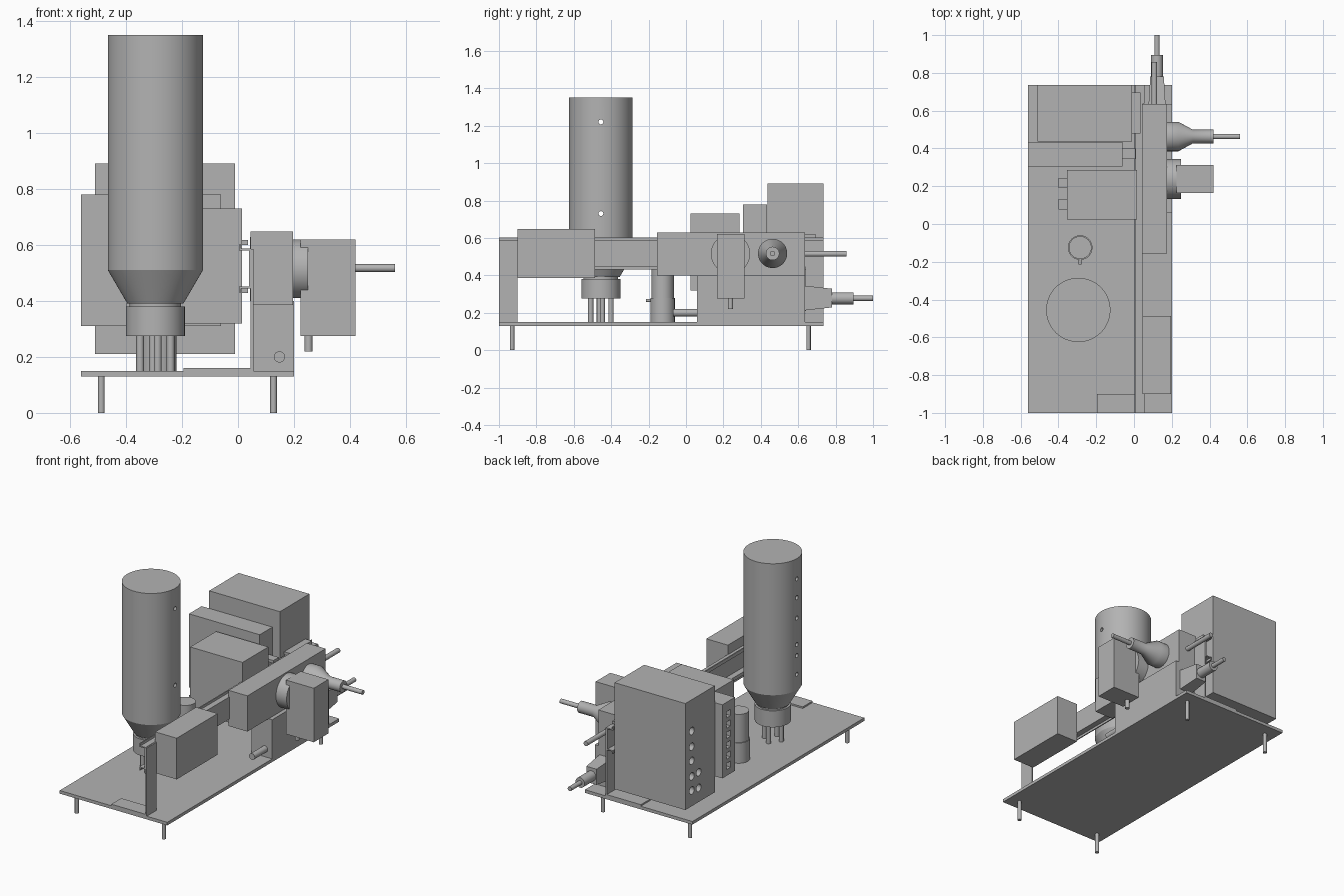
import bpy, bmesh, math
from mathutils import Vector, Matrix

if "Cube" in bpy.data.objects:
    bpy.data.objects.remove(bpy.data.objects["Cube"], do_unlink=True)

grey = bpy.data.materials.new("plain_grey")
grey.use_nodes = True
grey.diffuse_color = (0.45, 0.45, 0.45, 1)
grey.node_tree.nodes["Principled BSDF"].inputs["Base Color"].default_value = (0.45, 0.45, 0.45, 1)


def finish(name, bm, smooth=False):
    bmesh.ops.recalc_face_normals(bm, faces=bm.faces)
    me = bpy.data.meshes.new(name)
    bm.to_mesh(me)
    bm.free()
    me.materials.append(grey)
    ob = bpy.data.objects.new(name, me)
    bpy.context.collection.objects.link(ob)
    if smooth:
        bpy.ops.object.select_all(action="DESELECT")
        ob.select_set(True)
        bpy.context.view_layer.objects.active = ob
        bpy.ops.object.shade_smooth_by_angle(angle=math.radians(30))
    return ob


def add_box(bm, x, y, z):
    size = Vector((x[1] - x[0], y[1] - y[0], z[1] - z[0]))
    mid = Vector((x[0] + x[1], y[0] + y[1], z[0] + z[1])) / 2
    bmesh.ops.create_cube(bm, size=1, matrix=Matrix.Translation(mid) @ Matrix.Diagonal(size.to_4d()))


def box(name, x, y, z):
    bm = bmesh.new()
    add_box(bm, x, y, z)
    return finish(name, bm)


def add_turned(bm, start, axis, profile, sides=48):
    """Closed solid of revolution; profile holds (distance along axis, radius)."""
    turn = Vector((0, 0, 1)).rotation_difference(Vector(axis)).to_matrix()
    rings = []
    for d, r in profile:
        ring = []
        for i in range(sides):
            a = math.tau * i / sides
            ring.append(bm.verts.new(Vector(start) + turn @ Vector((r * math.cos(a), r * math.sin(a), d))))
        rings.append(ring)
    for a, b in zip(rings, rings[1:]):
        for i in range(sides):
            j = (i + 1) % sides
            bm.faces.new((a[i], a[j], b[j], b[i]))
    bm.faces.new(rings[0][::-1])
    bm.faces.new(rings[-1])


def turned(name, start, axis, profile, sides=48):
    bm = bmesh.new()
    add_turned(bm, start, axis, profile, sides)
    return finish(name, bm, True)


def cut(target, bm):
    """Subtract the cutter mesh, then discard the cutter."""
    cutter = finish("cutter", bm)
    cutter.hide_render = True
    mod = target.modifiers.new("holes", "BOOLEAN")
    mod.operation = "DIFFERENCE"
    mod.solver = "EXACT"
    mod.object = cutter
    bpy.context.view_layer.objects.active = target
    bpy.ops.object.modifier_apply(modifier=mod.name)
    bpy.data.objects.remove(cutter, do_unlink=True)


X, Y, Z = (1, 0, 0), (0, 1, 0), (0, 0, 1)

# Base plate and its four legs
box("base_plate", (-0.56, 0.2), (-1, 0.735), (0.13, 0.15))
for x in (-0.488, 0.127):
    for y in (-0.93, 0.655):
        turned("leg", (x, y, 0), Z, [(0, 0.012), (0.135, 0.012)], 24)

# L brackets that hold the rail
for name, y in (("front", (-1, -0.9)), ("back", (0.638, 0.735))):
    box(name + "_bracket_post", (0.045, 0.055), y, (0.15, 0.585))
    box(name + "_bracket_foot", (-0.195, 0.05), y, (0.15, 0.16))

# Hat rail: web, two flanges, two lips
rail = bmesh.new()
add_box(rail, (0.04, 0.047), (-1, 0.735), (0.445, 0.587))
for z, lip in (((0.58, 0.587), (0.58, 0.602)), ((0.445, 0.452), (0.43, 0.452))):
    add_box(rail, (0.005, 0.047), (-1, 0.735), z)
    add_box(rail, (0.003, 0.01), (-1, 0.735), lip)
finish("mounting_rail", rail)

# Bottle with sensor holes; two of them pass right through
bx, by = -0.295, -0.455
bottle = turned("bottle", (bx, by, 0), Z,
                [(0.375, 0.092), (0.39, 0.092), (0.39, 0.1), (0.51, 0.17), (1.35, 0.17)], 64)
holes = bmesh.new()
for z in (1.22, 1.1, 0.97, 0.8, 0.73, 0.61):
    length = 0.4 if z in (1.22, 0.73) else 0.1
    add_turned(holes, (bx - 0.2, by, z), X, [(0, 0.013), (length, 0.013)], 20)
cut(bottle, holes)
turned("bottle_cap", (bx, by, 0), Z, [(0.275, 0.105), (0.38, 0.105)])
for i in range(4):
    a = math.tau * i / 4 + 0.15
    turned("outlet_pin", (bx + 0.055 * math.cos(a), by + 0.055 * math.sin(a), 0), Z,
           [(0.15, 0.014), (0.28, 0.014)], 20)

# Small canister with side nub
turned("canister", (-0.285, -0.125, 0), Z,
       [(0.15, 0.065), (0.28, 0.065), (0.28, 0.06), (0.46, 0.06)])
turned("canister_nub", (-0.285, -0.215, 0.265), Y, [(0, 0.008), (0.06, 0.008)], 16)

# Tall cabinet with round ports
cabinet = box("large_cabinet", (-0.51, -0.01), (0.437, 0.735), (0.21, 0.89))
ports = bmesh.new()
for y, heights in ((0.67, (0.69, 0.59, 0.5, 0.4, 0.31)), (0.6, (0.4, 0.3))):
    for z in heights:
        add_turned(ports, (-0.55, y, z), X, [(0, 0.024), (0.07, 0.024)], 20)
cut(cabinet, ports)

# Slim module with a column of slots
module = box("slim_module", (-0.56, -0.06), (0.305, 0.433), (0.31, 0.78))
slots = bmesh.new()
for i in range(6):
    z = 0.37 + 0.066 * i
    add_box(slots, (-0.6, -0.53), (0.35, 0.39), (z - 0.02, z + 0.02))
cut(module, slots)

# Power unit with two terminals
box("power_unit", (-0.355, 0.015), (0.025, 0.285), (0.32, 0.73))
for y in (0.105, 0.217):
    box("power_terminal", (-0.4, -0.35), (y - 0.027, y + 0.027), (0.34, 0.39))

# Clips from the modules to the rail
for z in (0.6, 0.428):
    box("cabinet_clip", (-0.015, 0.035), (0.48, 0.695), (z, z + 0.018))
    box("module_clip", (-0.065, 0.008), (0.345, 0.4), (z, z + 0.018))

# Units on the outer side of the rail
box("front_control_box", (0.045, 0.197), (-0.9, -0.487), (0.385, 0.648))
box("upper_housing", (0.042, 0.175), (-0.155, 0.635), (0.4, 0.628))
box("lower_housing", (0.053, 0.2), (0.06, 0.635), (0.15, 0.4))
turned("lower_inlet_pipe", (0.148, -0.07, 0.2), Y, [(0, 0.02), (0.14, 0.02)], 24)

# Round mount, actuator box and its outlet
turned("actuator_mount", (0.17, 0.238, 0.515), X, [(0, 0.105), (0.08, 0.105)])
box("actuator_box", (0.224, 0.42), (0.165, 0.312), (0.275, 0.62))
turned("actuator_outlet", (0.252, 0.238, 0.22), Z, [(0, 0.014), (0.06, 0.014)], 24)

# Side nozzle
turned("side_nozzle", (0, 0.463, 0.517), X,
       [(0.17, 0.078), (0.235, 0.078), (0.312, 0.036), (0.42, 0.036), (0.42, 0.014), (0.56, 0.014)])

# Rear connections
turned("rear_upper_pipe", (0.108, 0.63, 0.515), Y, [(0, 0.015), (0.228, 0.015)], 24)
taper = bmesh.new()
add_box(taper, (0.077, 0.167), (0.63, 0.78), (0.212, 0.345))
for v in taper.verts:
    if v.co.y > 0.7:
        v.co.x = 0.122 + (v.co.x - 0.122) * 0.8
        v.co.z = 0.278 + (v.co.z - 0.278) * 0.75
finish("rear_valve_body", taper)
turned("rear_valve_nozzle", (0.122, 0, 0.277), Y,
       [(0.77, 0.032), (0.895, 0.032), (0.895, 0.014), (1.0, 0.014)], 32)
